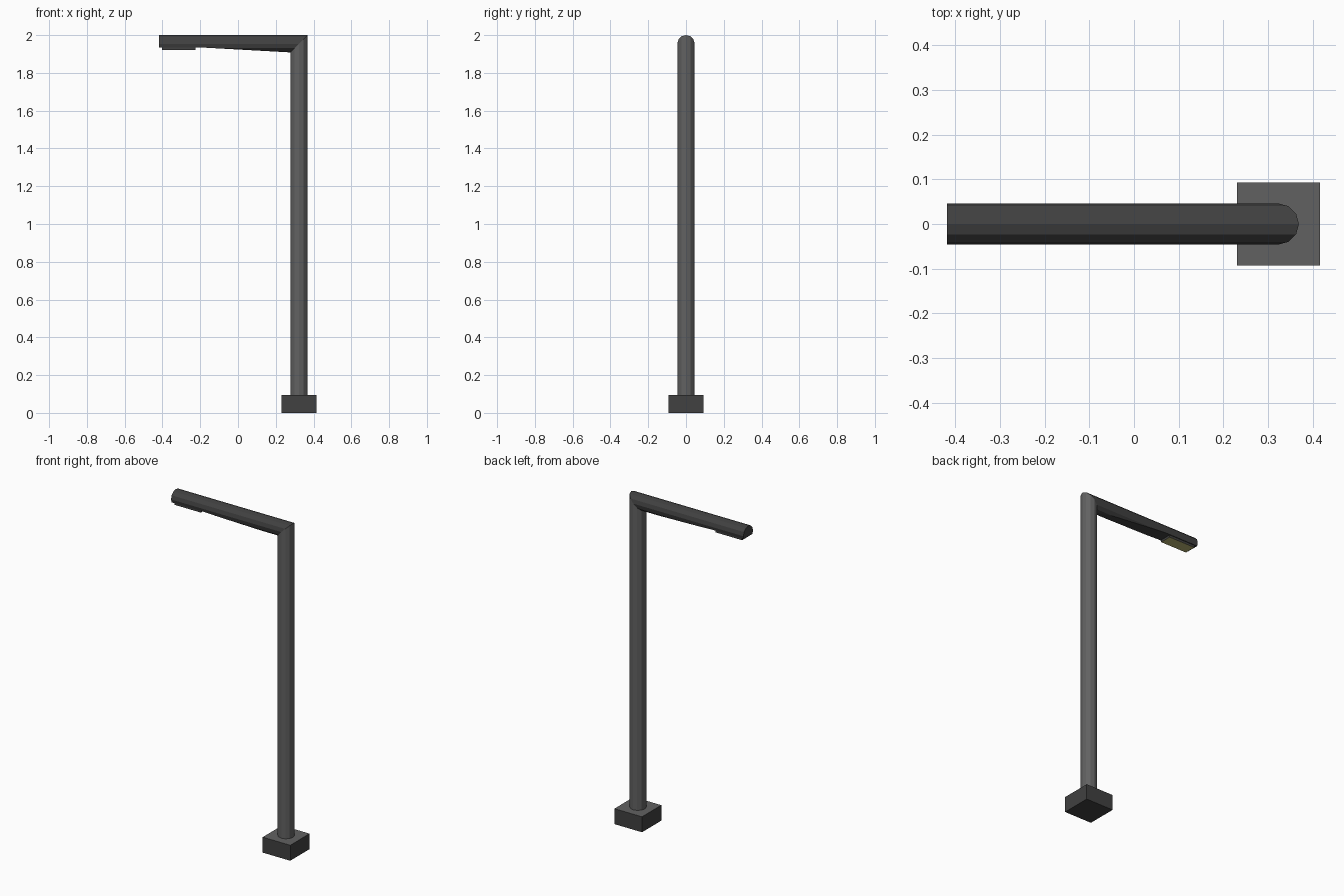
import bpy, bmesh, math

if "Cube" in bpy.data.objects:
    bpy.data.objects.remove(bpy.data.objects["Cube"])

SIDES, R = 12, 0.046          # tube section
CX, CZ = 0.323, 1.954         # pole axis x, arm axis z
TIP, BEND = -0.418, -0.2      # arm end, end of the flat underside


def material(name, rgb):
    m = bpy.data.materials.new(name)
    m.diffuse_color = (*rgb, 1)
    m.use_nodes = True
    m.node_tree.nodes["Principled BSDF"].inputs["Base Color"].default_value = m.diffuse_color
    return m


dark = material("dark_grey", (0.052, 0.052, 0.052))
grey = material("mid_grey", (0.12, 0.12, 0.12))
glow = material("pale_yellow", (0.5, 0.46, 0.18))


def finish(name, bm, *mats):
    bmesh.ops.recalc_face_normals(bm, faces=bm.faces)
    mesh = bpy.data.meshes.new(name)
    bm.to_mesh(mesh)
    bm.free()
    for m in mats:
        mesh.materials.append(m)
    ob = bpy.data.objects.new(name, mesh)
    bpy.context.collection.objects.link(ob)
    return ob


def loft(name, rings, *mats):
    """Closed solid skinned between rings of points."""
    bm = bmesh.new()
    vs = [[bm.verts.new(p) for p in ring] for ring in rings]
    n = len(vs[0])
    for a, b in zip(vs, vs[1:]):
        for i in range(n):
            j = (i + 1) % n
            bm.faces.new((a[i], a[j], b[j], b[i]))
    bm.faces.new(vs[0])
    bm.faces.new(vs[-1])
    return finish(name, bm, *mats)


def box(name, x0, x1, half_y, z0, z1, side, special, direction):
    """Box whose top (+1) or bottom (-1) face has its own colour."""
    def rect(z):
        return [(x0, -half_y, z), (x1, -half_y, z), (x1, half_y, z), (x0, half_y, z)]
    ob = loft(name, [rect(z0), rect(z1)], side, special)
    for p in ob.data.polygons:
        p.material_index = int(p.normal.z * direction > 0.9)
    return ob


# Tube rings: pole foot, mitred elbow, arm tip
section = [(R * math.cos(2 * math.pi * i / SIDES), R * math.sin(2 * math.pi * i / SIDES))
           for i in range(SIDES)]
foot = [(CX + c, s, 0.09) for c, s in section]
elbow = [(CX + c, s, CZ + c) for c, s in section]
tip = [(TIP, s, CZ + c) for c, s in section]

loft("pole", [foot, elbow], grey)
arm = loft("arm", [elbow, tip], dark)

# Shave the underside of the arm: flat at the tip, sloping to the elbow
profile = [(-0.5, 1.8), (0.4, 1.8), (0.4, 1.9015), (BEND, 1.935), (-0.5, 1.935)]
cutter = loft("underside_cutter", [[(x, y, z) for x, z in profile] for y in (-0.1, 0.1)], dark)
cutter.hide_render = True
mod = arm.modifiers.new("underside", 'BOOLEAN')
mod.operation = 'DIFFERENCE'
mod.solver = 'EXACT'
mod.object = cutter
bpy.context.view_layer.objects.active = arm
bpy.ops.object.modifier_apply(modifier=mod.name)
bpy.data.objects.remove(cutter, do_unlink=True)

# Foot block and lamp panel
box("base", 0.231, 0.416, 0.0925, 0.0, 0.094, dark, grey, 1)
box("lamp", -0.402, -0.225, 0.036, 1.922, 1.936, dark, glow, -1)
